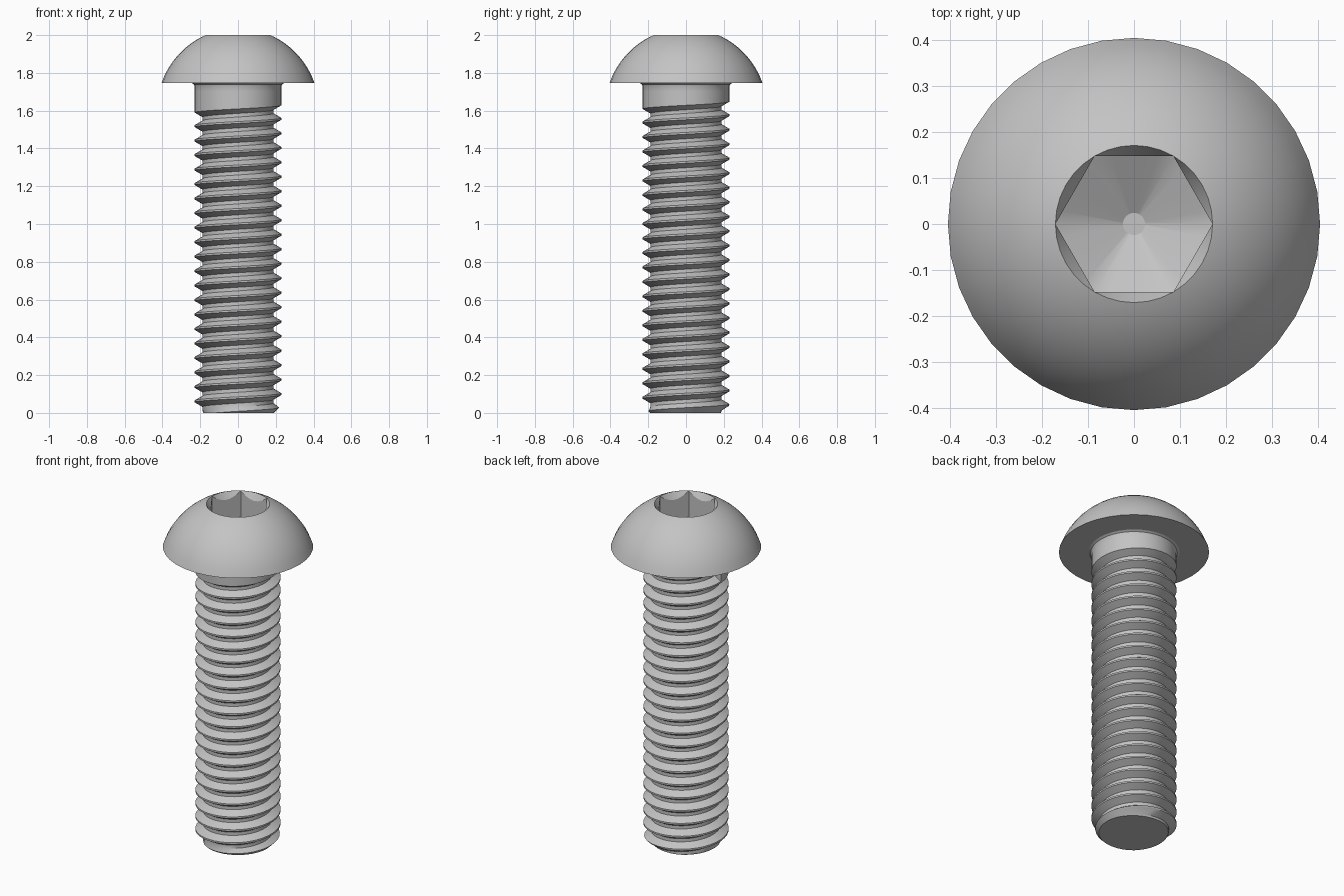
import bpy, bmesh
from math import cos, sin, tan, pi, radians, sqrt

cube = bpy.data.objects.get("Cube")
if cube:
    bpy.data.objects.remove(cube, do_unlink=True)

SIDES = 36
TOP = 2.0
HEAD_BASE = 1.746
HEAD_R = 0.405
SOCKET_R = 0.171
SHANK_R = 0.23
PITCH = 0.0767
TIP_R = 0.19
THREAD_END = 1.667
TURNS = 23

steel = bpy.data.materials.new("grey_steel")
steel.use_nodes = True
grey = (0.55, 0.55, 0.55, 1)
steel.diffuse_color = grey
steel.node_tree.nodes["Principled BSDF"].inputs["Base Color"].default_value = grey


def polar(r, a, z):
    return (r * cos(a), r * sin(a), z)


def finish(bm, name):
    """Turn a bmesh into a smooth object with sharp creases."""
    bmesh.ops.recalc_face_normals(bm, faces=bm.faces)
    mesh = bpy.data.meshes.new(name)
    bm.to_mesh(mesh)
    bm.free()
    mesh.materials.append(steel)
    obj = bpy.data.objects.new(name, mesh)
    bpy.context.collection.objects.link(obj)
    bpy.ops.object.select_all(action='DESELECT')
    obj.select_set(True)
    bpy.context.view_layer.objects.active = obj
    bpy.ops.object.shade_smooth_by_angle(angle=radians(30))
    return obj


def bridge(bm, rows, closed):
    """Join neighbouring rows of vertices with quads."""
    for a, b in zip(rows, rows[1:]):
        n = len(a)
        for i in range(n if closed else n - 1):
            j = (i + 1) % n
            bm.faces.new((a[i], a[j], b[j], b[i]))


# Domed head with a countersunk hexagonal socket
def hex_radius(a):
    return SOCKET_R * cos(pi / 6) / cos(a % (pi / 3) - pi / 6)


def sink_z(a):
    return TOP - 0.002 - (SOCKET_R - hex_radius(a)) * tan(radians(58))


height = TOP - HEAD_BASE
drop = (HEAD_R**2 - SOCKET_R**2 - height**2) / (2 * height)
dome_r = sqrt(HEAD_R**2 + drop**2)
rings = [lambda a: (0.2, HEAD_BASE)]
STEPS = 10
for s in range(STEPS + 1):
    z = HEAD_BASE + height * sin(s / STEPS * pi / 2)
    r = sqrt(dome_r**2 - (z - HEAD_BASE + drop)**2)
    rings.append(lambda a, r=r, z=z: (r, z))
rings += [
    lambda a: (hex_radius(a), sink_z(a)),
    lambda a: (hex_radius(a), 1.845),
    lambda a: (0.024, 1.77),
]
bm = bmesh.new()
angles = [2 * pi * i / SIDES for i in range(SIDES)]
rows = []
for ring in rings:
    row = []
    for a in angles:
        r, z = ring(a)
        row.append(bm.verts.new(polar(r, a, z)))
    rows.append(row)
bridge(bm, rows, True)
bm.faces.new(rows[0])
bm.faces.new(rows[-1])
finish(bm, "head")

# Helical thread: one pitch of profile swept down the shank from its end seam
ROOT_R = SHANK_R - 0.0415
profile = [(0, SHANK_R), (-0.024, ROOT_R), (-0.043, ROOT_R),
           (-0.067, SHANK_R), (-PITCH, SHANK_R)]
bm = bmesh.new()
rows = []
for i in range(TURNS * SIDES + 1):
    a = pi - 2 * pi * i / SIDES
    row = []
    for dz, r in profile:
        z = THREAD_END - PITCH * i / SIDES + dz
        row.append(bm.verts.new(polar(min(r, max(TIP_R + z, 0.15)), a, z)))
    rows.append(row)
bridge(bm, rows, False)
bm.faces.new(rows[0])

# Plain neck above the thread, flaring into the head
neck = [(SHANK_R, 1.70), (SHANK_R, 1.728), (0.234, 1.739),
        (0.245, HEAD_BASE), (0.245, 1.75)]
rows = []
for i in range(SIDES + 1):
    a = pi - 2 * pi * i / SIDES
    column = [(SHANK_R, THREAD_END - PITCH * i / SIDES)] + neck
    rows.append([bm.verts.new(polar(r, a, z)) for r, z in column])
bridge(bm, rows, False)
bm.faces.new([row[-1] for row in rows[:-1]])
bmesh.ops.remove_doubles(bm, verts=bm.verts, dist=0.0002)

# Flat tip
cut = bmesh.ops.bisect_plane(bm, geom=bm.verts[:] + bm.edges[:] + bm.faces[:],
                             plane_co=(0, 0, 0), plane_no=(0, 0, 1),
                             clear_inner=True)
rim = [e for e in cut["geom_cut"] if isinstance(e, bmesh.types.BMEdge)]
bmesh.ops.edgeloop_fill(bm, edges=rim)
finish(bm, "threaded_shank")
